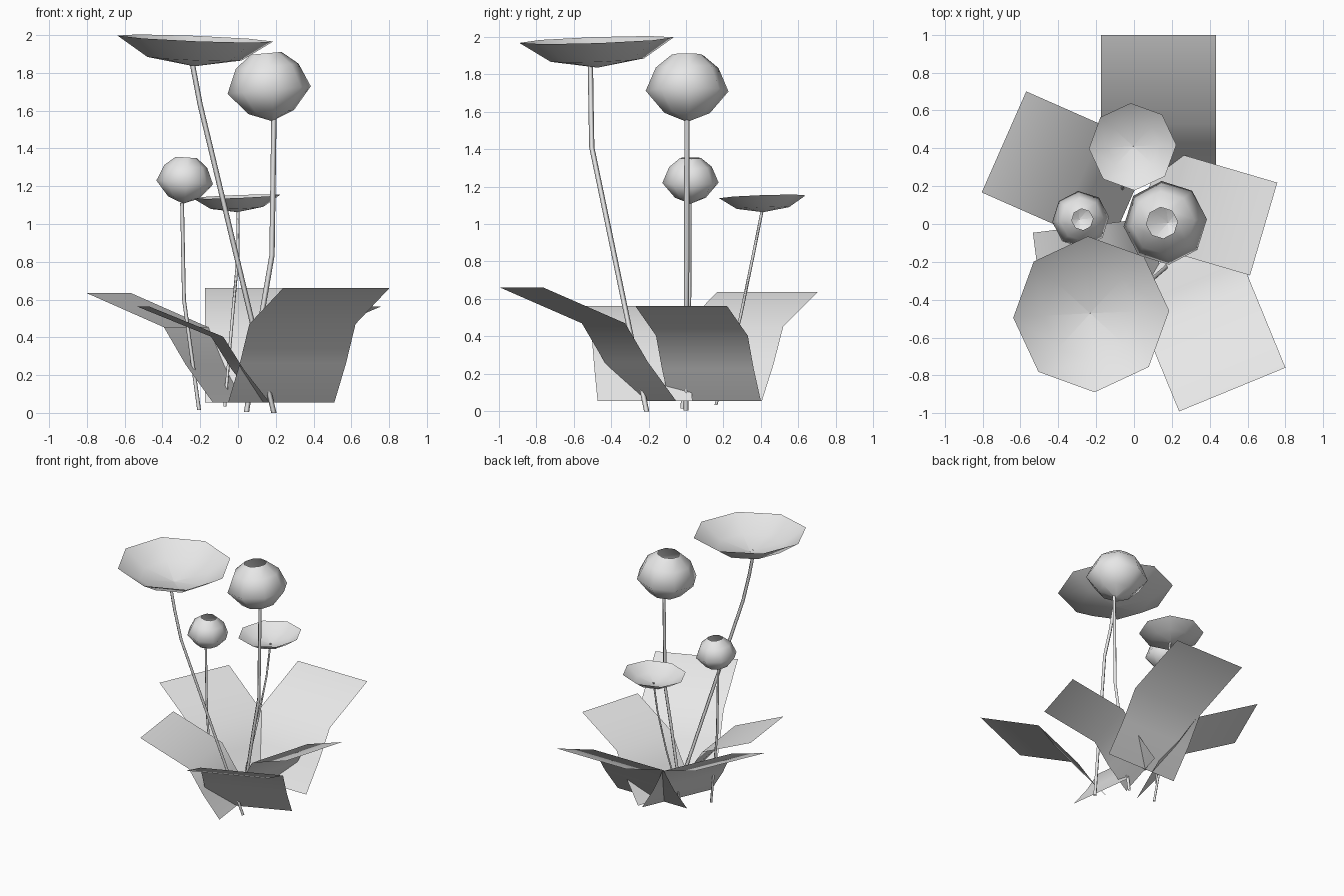
import bpy
import math
from mathutils import Vector, Matrix

if "Cube" in bpy.data.objects:
    bpy.data.objects.remove(bpy.data.objects["Cube"])

grey = bpy.data.materials.new("pale_grey")
grey.diffuse_color = (0.8, 0.8, 0.8, 1.0)
grey.use_nodes = True
grey.node_tree.nodes["Principled BSDF"].inputs["Base Color"].default_value = grey.diffuse_color


def skin(name, rows, closed):
    """Join rows of points into a smooth sheet, or a tube when closed."""
    n = len(rows[0])
    verts = [p for row in rows for p in row]
    faces = []
    for i in range(len(rows) - 1):
        for j in range(n if closed else n - 1):
            k = (j + 1) % n
            faces.append((i * n + j, i * n + k, (i + 1) * n + k, (i + 1) * n + j))
    mesh = bpy.data.meshes.new(name)
    mesh.from_pydata(verts, [], faces)
    mesh.materials.append(grey)
    mesh.shade_smooth()
    obj = bpy.data.objects.new(name, mesh)
    bpy.context.collection.objects.link(obj)
    return obj


def ring(radius, z, sides, phase=0.0):
    return [Vector((radius * math.cos(phase + math.tau * i / sides),
                    radius * math.sin(phase + math.tau * i / sides), z))
            for i in range(sides)]


def lathe(name, profile, base, axis, size, phase):
    """Eight-sided turned shape standing on base and leaning along axis."""
    turn = Vector((0, 0, 1)).rotation_difference(Vector(axis)).to_matrix()
    place = Matrix.Translation(base) @ turn.to_4x4() @ Matrix.Scale(size, 4)
    rows = [[place @ p for p in ring(r, z, 8, math.radians(phase))]
            for r, z in profile]
    return skin(name, rows, True)


# Leaves: bent strips, profile is (distance back from the tip, height)
LEAF = [(0.765, 0.0), (0.602, 0.207), (0.47, 0.415), (0.0, 0.605)]


def leaf(name, direction, tip, offset, size):
    d = Vector((direction[0], direction[1], 0)).normalized()
    t = Vector((-d.y, d.x, 0))
    rows = []
    for back, h in LEAF:
        mid = d * (tip - back * size) + t * offset
        mid.z = 0.055 + h * size
        half = t * 0.304 * size
        rows.append([mid + half, mid - half])
    rows = [row[::-1] for row in rows]
    o = skin(name, rows, False)
    # keep the upper side as the front of the sheet
    if o.data.polygons[0].normal.z < 0:
        o.data.flip_normals()


leaf("back_leaf", (0, 1), 1.0, -0.13, 1.0)
leaf("front_leaf", (0.38, -0.925), 1.007, 0.148, 1.0)
leaf("back_left_leaf", (-0.915, 0.403), 0.804, -0.12, 0.96)
leaf("right_leaf", (0.959, -0.282), 0.665, 0.168, 0.84)
leaf("left_leaf", (-0.992, -0.126), 0.536, 0.234, 0.84)


# Stems: thin four-sided tubes
def stem(name, radius, path):
    skin(name, [[p + Vector(c) for p in ring(radius, 0, 4)] for c in path], True)


stem("tall_bloom_stem", 0.014, [(0.19, -0.21, 0.0), (-0.147, -0.503, 1.41),
                                (-0.2, -0.507, 1.63), (-0.24, -0.51, 1.84)])
stem("tall_pod_stem", 0.014, [(0.045, 0, 0.005), (0.13, 0.002, 0.545),
                              (0.18, 0.004, 0.835), (0.19, 0.005, 1.56)])
stem("short_pod_stem", 0.01, [(-0.206, -0.02, 0.015), (-0.286, 0.018, 0.6),
                              (-0.296, 0.02, 1.11)])
stem("short_bloom_stem", 0.008, [(-0.07, 0.16, 0.035), (-0.03, 0.29, 0.5),
                                 (0.0, 0.358, 0.83), (0.0, 0.406, 1.07)])

# Blooms: shallow open dishes, wound so the inside faces up
DISH = [(0.413, 0.147), (0.25, 0.04), (0.001, 0.0)]
lathe("tall_bloom", DISH, (-0.232, -0.472, 1.835), (0.04, -0.035, 1), 1.0, 2.5)
lathe("short_bloom", DISH, (-0.004, 0.411, 1.063), (-0.04, -0.035, 1), 0.56, 2.5)

# Seed pods: round bulbs with an open top
POD = [(0.001, 0.0), (0.122, 0.048), (0.222, 0.165), (0.168, 0.29), (0.083, 0.36)]
lathe("tall_pod", POD, (0.18, 0.006, 1.545), (-0.09, 0.0, 1), 1.0, 5)
lathe("short_pod", POD, (-0.29, 0.024, 1.108), (0.07, 0.0, 1), 0.68, 5)
